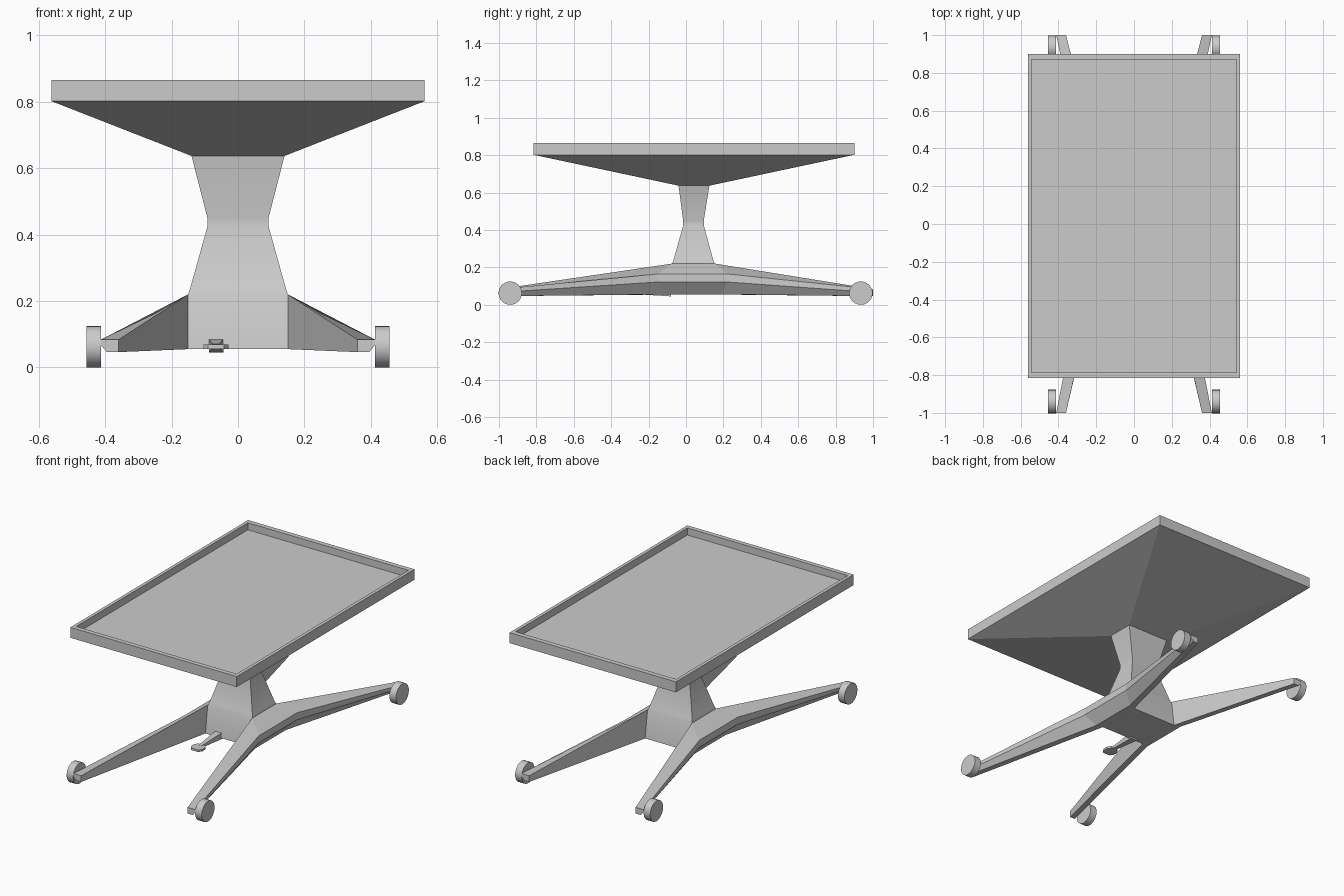
import bpy, bmesh, math
from mathutils import Matrix

if "Cube" in bpy.data.objects:
    bpy.data.objects.remove(bpy.data.objects["Cube"])


def loft(name, rings, mirror=False, smooth=None):
    """Skin a list of equal-length point rings and cap both ends."""
    bm = bmesh.new()
    loops = [[bm.verts.new(p) for p in ring] for ring in rings]
    for a, b in zip(loops, loops[1:]):
        for i in range(len(a)):
            j = (i + 1) % len(a)
            bm.faces.new((a[i], a[j], b[j], b[i]))
    bm.faces.new(loops[0])
    bm.faces.new(loops[-1])
    bmesh.ops.recalc_face_normals(bm, faces=bm.faces)
    return finish(name, bm, mirror, smooth)


def finish(name, bm, mirror=False, smooth=None):
    mesh = bpy.data.meshes.new(name)
    bm.to_mesh(mesh)
    bm.free()
    ob = bpy.data.objects.new(name, mesh)
    bpy.context.collection.objects.link(ob)
    if smooth:
        bpy.ops.object.select_all(action='DESELECT')
        ob.select_set(True)
        bpy.context.view_layer.objects.active = ob
        bpy.ops.object.shade_smooth_by_angle(angle=math.radians(smooth))
    if mirror:
        mod = ob.modifiers.new("mirror", 'MIRROR')
        mod.use_axis[0] = True
        mod.use_mirror_merge = False
    return ob


def rect(hx, y0, y1, z):
    return [(-hx, y0, z), (hx, y0, z), (hx, y1, z), (-hx, y1, z)]


# Table top: tapered underside, rim and recessed floor
loft("table_top", [
    rect(0.14, -0.04, 0.125, 0.637),
    rect(0.562, -0.815, 0.90, 0.802),
    rect(0.562, -0.815, 0.90, 0.866),
    rect(0.542, -0.787, 0.87, 0.866),
    rect(0.542, -0.787, 0.87, 0.823),
])

# Waisted column flowing into the central hub
loft("column", [
    rect(0.14, -0.04, 0.125, 0.637),
    rect(0.092, -0.015, 0.095, 0.45),
    rect(0.092, -0.015, 0.095, 0.425),
    rect(0.145, -0.068, 0.147, 0.235),
    rect(0.152, -0.078, 0.157, 0.215),
    rect(0.152, -0.10, 0.18, 0.055),
], smooth=30)


# Legs: each side is one arched beam running from front foot to back foot
def foot(y):
    return [(0.36, y, 0.084), (0.412, y, 0.084), (0.412, y, 0.066),
            (0.395, y, 0.046), (0.36, y, 0.046)]


def shoulder(y_top, y_out, y_bottom, y_in):
    return [(0.15, y_top, 0.22), (0.245, y_out, 0.165), (0.245, y_out, 0.122),
            (0.19, y_bottom, 0.056), (0.15, y_in, 0.055)]


loft("legs", [foot(-1), shoulder(-0.076, -0.15, -0.11, -0.10),
              shoulder(0.156, 0.22, 0.19, 0.18), foot(1)], mirror=True)

# Wheels on the outside of each foot
for label, y in (("front", -0.94), ("back", 0.935)):
    bm = bmesh.new()
    bmesh.ops.create_cone(
        bm, cap_ends=True, segments=24, radius1=0.0625, radius2=0.0625, depth=0.044,
        matrix=Matrix.Translation((0.434, y, 0.0625)) @ Matrix.Rotation(math.pi / 2, 4, 'Y'))
    finish(label + "_wheels", bm, mirror=True, smooth=30)


# Foot pedal: tapered arm and chamfered plate
def section(hw, y, z0, z1):
    return [(-0.066 - hw, y, z0), (-0.066 + hw, y, z0),
            (-0.066 + hw, y, z1), (-0.066 - hw, y, z1)]


loft("pedal_arm", [section(0.022, -0.08, 0.045, 0.085),
                   section(0.010, -0.27, 0.057, 0.07)])
loft("pedal_plate", [section(0.024, -0.325, 0.056, 0.069),
                     section(0.038, -0.305, 0.056, 0.069),
                     section(0.038, -0.275, 0.056, 0.069),
                     section(0.024, -0.255, 0.056, 0.069)])
